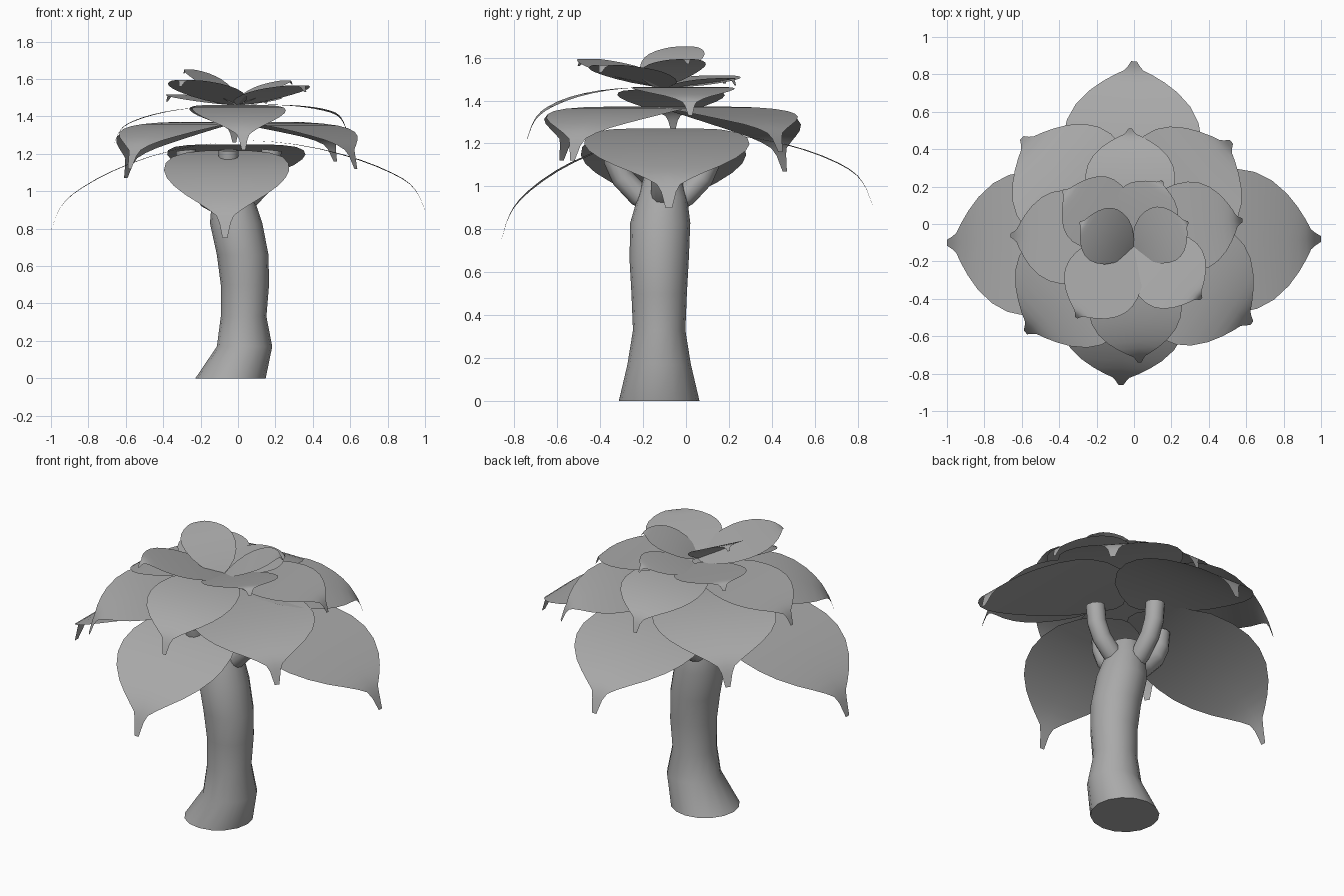
import bpy, bmesh, math
from mathutils import Vector

cube = bpy.data.objects.get("Cube")
if cube:
    bpy.data.objects.remove(cube, do_unlink=True)

grey = bpy.data.materials.new("plain_grey")
grey.use_nodes = True
COLOR = (0.4, 0.4, 0.4, 1)
grey.diffuse_color = COLOR
grey.node_tree.nodes["Principled BSDF"].inputs["Base Color"].default_value = COLOR


def finish(name, bm):
    bmesh.ops.recalc_face_normals(bm, faces=bm.faces)
    mesh = bpy.data.meshes.new(name)
    bm.to_mesh(mesh)
    bm.free()
    mesh.materials.append(grey)
    obj = bpy.data.objects.new(name, mesh)
    bpy.context.collection.objects.link(obj)
    bpy.ops.object.select_all(action='DESELECT')
    obj.select_set(True)
    bpy.context.view_layer.objects.active = obj
    bpy.ops.object.shade_smooth_by_angle(angle=math.radians(50))


def tube(name, path, sides, level=False):
    """Capped tube through (x, y, z, radius) points."""
    bm = bmesh.new()
    pts = [Vector(p[:3]) for p in path]
    rings = []
    for i, p in enumerate(pts):
        axis = pts[min(i + 1, len(pts) - 1)] - pts[max(i - 1, 0)]
        if level:
            axis = Vector((0, 0, 1))
        turn = Vector((0, 0, 1)).rotation_difference(axis)
        rings.append([bm.verts.new(p + turn @ (path[i][3] * Vector((math.cos(a), math.sin(a), 0))))
                      for a in (math.tau * k / sides for k in range(sides))])
    for a, b in zip(rings, rings[1:]):
        for k in range(sides):
            n = (k + 1) % sides
            bm.faces.new((a[k], a[n], b[n], b[k]))
    bm.faces.new(rings[0])
    bm.faces.new(rings[-1])
    finish(name, bm)


# Leaf outline: (position along the leaf, share of the half width)
OUTLINE = [(0, .08), (.05, .36), (.13, .66), (.24, .88), (.35, .98), (.45, 1), (.54, .95),
           (.63, .83), (.72, .64), (.79, .45), (.85, .27), (.89, .14), (.93, .09), (1, .04)]


def leaf(name, base, tip, half, rise1, rise2):
    """Broad leaf along an arc; rise1 and rise2 are the arc's handle heights over the base."""
    base, tip = Vector(base), Vector(tip)
    up = Vector((0, 0, 1))
    drip = .2 * half
    end = tip + up * drip
    flat = Vector((tip.x - base.x, tip.y - base.y, 0))
    h1 = base + flat * .4 + up * rise1
    h2 = base + flat * .87 + up * rise2
    side = Vector((-flat.y, flat.x, 0)).normalized()
    bm = bmesh.new()
    rows = []
    for t, w in OUTLINE:
        s = 1 - t
        p = base * s**3 + h1 * (3 * s * s * t) + h2 * (3 * s * t * t) + end * t**3
        p -= up * drip * max(0, (t - .8) / .2) ** 2      # hooked tip
        rows.append([bm.verts.new(p + side * (half * w * k)) for k in (-1, 0, 1)])
    for a, b in zip(rows, rows[1:]):
        for k in range(2):
            bm.faces.new((a[k], a[k + 1], b[k + 1], b[k]))
    bmesh.ops.solidify(bm, geom=bm.faces[:], thickness=.013)
    finish(name, bm)


# Trunk, leaning and flared at the foot
tube("trunk", [(-.04, -.125, 0, .188), (.035, -.125, .17, .148), (.03, -.125, .33, .122),
               (.037, -.125, .5, .129), (.025, -.125, .66, .138), (-.01, -.12, .83, .14),
               (-.025, -.11, .95, .115), (-.035, -.11, 1.05, .085)], 16, level=True)

# Four branches curving up to the lowest leaves
for name, dx, dy in (("left", 1, 0), ("right", -1, 0), ("back", 0, 1), ("front", 0, -1)):
    bend = [(.02, .91), (.11, .96), (.185, 1.04), (.22, 1.12), (.23, 1.22)]
    tube("branch_" + name, [(-.05 + dx * r, -.11 + dy * r, z, .053) for r, z in bend], 12)

# Lowest tier: large drooping leaves
leaf("low_leaf_left", (.02, -.1, 1.27), (1, -.08, .9), .385, .01, -.15)
leaf("low_leaf_right", (-.08, -.11, 1.26), (-1, -.1, .79), .385, -.02, -.21)
leaf("low_leaf_back", (-.02, -.03, 1.25), (0, .87, .91), .37, .01, -.1)
leaf("low_leaf_front", (-.05, -.13, 1.22), (-.07, -.86, .75), .335, -.01, -.2)

# Second tier: diagonal leaves
leaf("second_leaf_front_left", (0, -.1, 1.37), (.63, -.53, 1.12), .34, .01, -.02)
leaf("second_leaf_front_right", (-.06, -.1, 1.37), (-.58, -.58, 1.12), .34, .01, -.03)
leaf("second_leaf_back_right", (-.06, -.04, 1.37), (-.6, .46, 1.07), .34, .01, -.06)
leaf("second_leaf_back_left", (0, -.04, 1.37), (.52, .44, 1.16), .34, .01, -.03)

# Third tier: smaller leaves on the axes
leaf("third_leaf_left", (0, -.05, 1.46), (.58, .02, 1.33), .24, .01, 0)
leaf("third_leaf_right", (-.06, -.08, 1.45), (-.66, -.06, 1.26), .25, .01, -.05)
leaf("third_leaf_back", (-.02, -.04, 1.46), (-.02, .51, 1.26), .24, .01, -.04)
leaf("third_leaf_front", (-.02, -.12, 1.46), (.03, -.74, 1.22), .25, .01, -.04)

# Fourth tier: leaves lifting from the centre
leaf("fourth_leaf_front_right", (-.02, -.1, 1.46), (-.31, -.5, 1.56), .21, .07, .14)
leaf("fourth_leaf_front_left", (.01, -.1, 1.46), (.36, -.4, 1.53), .21, .06, .11)
leaf("fourth_leaf_back_right", (-.02, -.06, 1.46), (-.38, .18, 1.48), .2, .03, .06)
leaf("fourth_leaf_back_left", (-.01, -.06, 1.46), (.15, .23, 1.47), .17, .03, .05)

# Crown: two upturned leaves
leaf("crown_leaf_right", (-.01, -.14, 1.46), (-.29, .01, 1.63), .155, .14, .19)
leaf("crown_leaf_left", (0, -.13, 1.46), (.29, .01, 1.57), .155, .1, .13)
